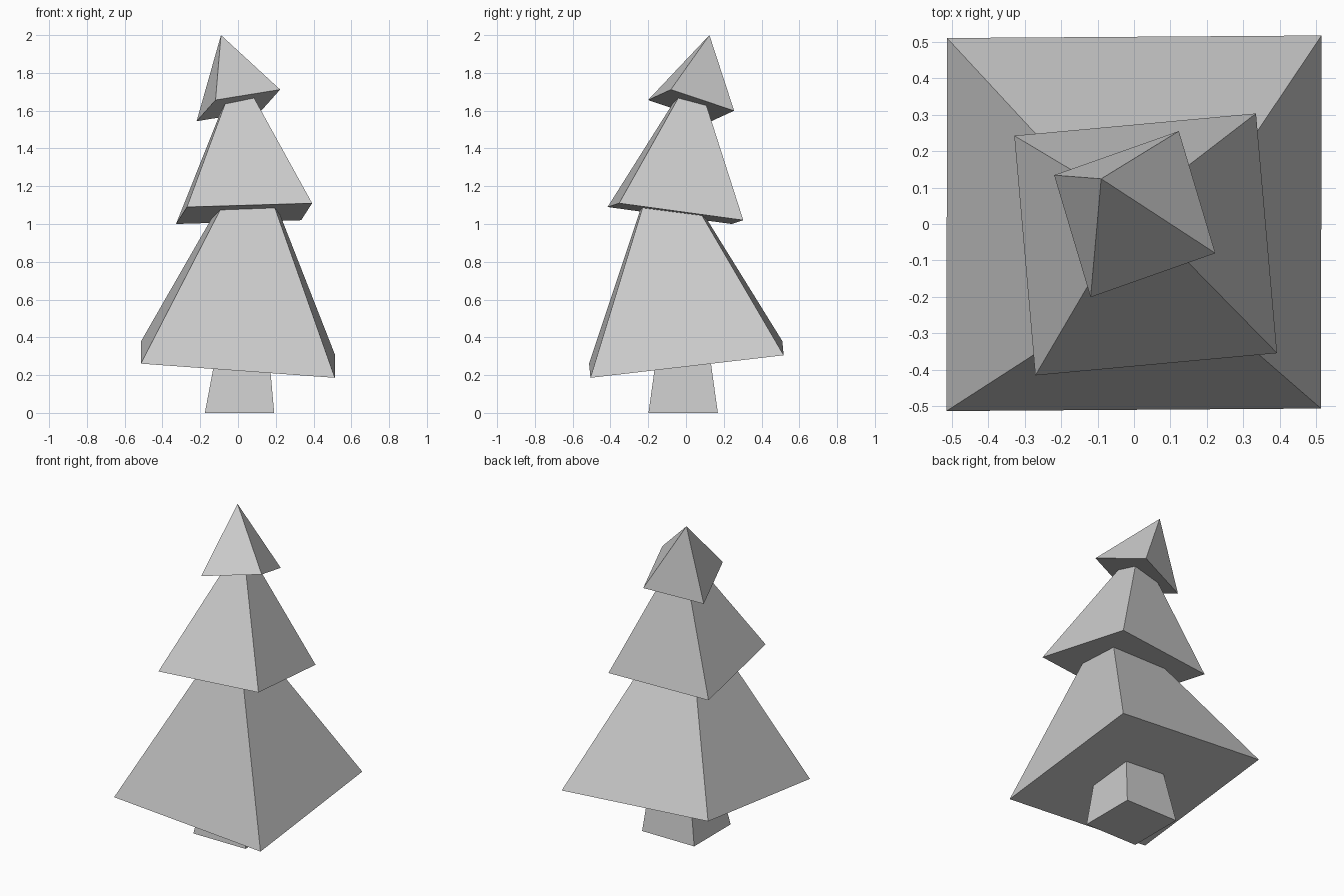
import bpy
import bmesh
import math
from mathutils import Matrix, Vector

cube = bpy.data.objects.get("Cube")
if cube:
    bpy.data.objects.remove(cube, do_unlink=True)

# One plain colour for the whole tree
grey = bpy.data.materials.new("plain_grey")
grey.use_nodes = True
colour = (0.6, 0.6, 0.6, 1.0)
grey.diffuse_color = colour
grey.node_tree.nodes["Principled BSDF"].inputs["Base Color"].default_value = colour


def square_taper(name, centre, across, axis, width, top_width=0.0):
    """Four-sided taper: square base round centre, one side along across, rising along axis."""
    axis = Vector(axis)
    u = Vector(across).normalized()
    v = axis.cross(u).normalized()
    bm = bmesh.new()
    bmesh.ops.create_cone(bm, cap_ends=True, cap_tris=False, segments=4, depth=1.0,
                          radius1=width / math.sqrt(2), radius2=top_width / math.sqrt(2))
    bmesh.ops.remove_doubles(bm, verts=bm.verts, dist=0.0001)
    frame = Matrix((u, v, axis)).transposed().to_4x4()
    bm.transform(Matrix.Translation(centre) @ frame
                 @ Matrix.Translation((0, 0, 0.5)) @ Matrix.Rotation(math.pi / 4, 4, "Z"))
    bmesh.ops.recalc_face_normals(bm, faces=bm.faces)
    mesh = bpy.data.meshes.new(name)
    bm.to_mesh(mesh)
    bm.free()
    mesh.materials.append(grey)
    obj = bpy.data.objects.new(name, mesh)
    bpy.context.collection.objects.link(obj)
    return obj


# Trunk, narrowing upwards into the lowest branches
square_taper("trunk", (0.008, -0.015, 0), (1, 0, 0), (0.03, 0, 0.6), 0.367, 0.2)

# Three crooked tiers of branches
square_taper("lower_branches", (0, 0.002, 0.283), (1.027, 0.007, -0.075),
             (0.08, -0.132, 1.13), 1.03)
square_taper("middle_branches", (0.032, -0.056, 1.055), (0.663, 0.061, 0.02),
             (-0.032, 0.102, 0.767), 0.666)
square_taper("top_branches", (0.002, 0.027, 1.628), (0.34, 0.12, 0.055),
             (-0.092, 0.097, 0.372), 0.367)
